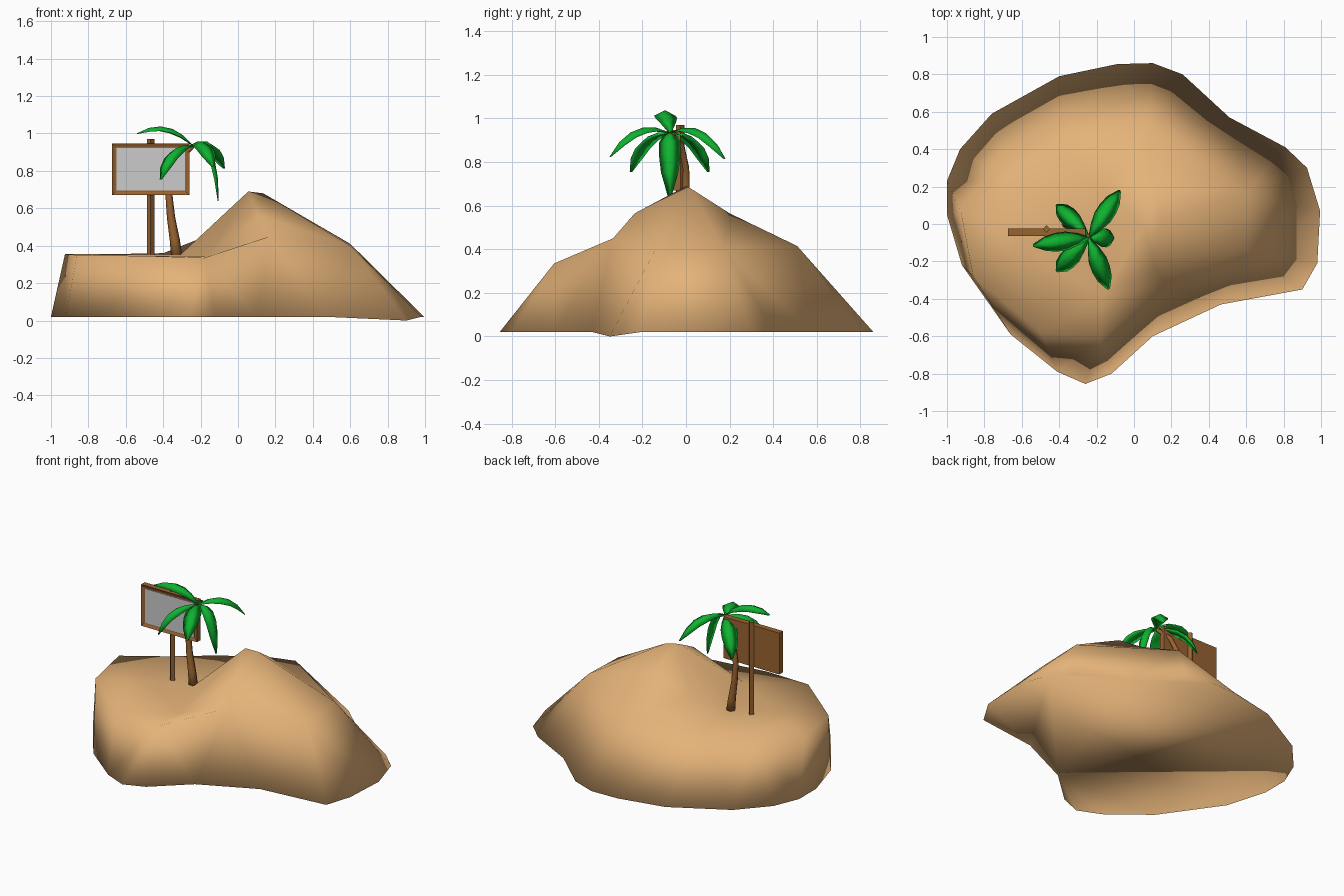
import bpy, bmesh, math
from mathutils import Vector
from mathutils.geometry import delaunay_2d_cdt

if "Cube" in bpy.data.objects:
    bpy.data.objects.remove(bpy.data.objects["Cube"])


def material(name, rgb):
    m = bpy.data.materials.new(name)
    m.diffuse_color = (*rgb, 1)
    m.use_nodes = True
    m.node_tree.nodes["Principled BSDF"].inputs["Base Color"].default_value = m.diffuse_color
    return m


SAND = material("sand", (0.78, 0.45, 0.19))
BROWN = material("wood", (0.32, 0.125, 0.03))
GREEN = material("leaf", (0.005, 0.45, 0.03))


def make(name, verts, faces, mat=None, smooth=False):
    me = bpy.data.meshes.new(name)
    me.from_pydata([tuple(v) for v in verts], [], faces)
    bm = bmesh.new()
    bm.from_mesh(me)
    bmesh.ops.recalc_face_normals(bm, faces=bm.faces)
    bm.to_mesh(me)
    bm.free()
    if mat:
        me.materials.append(mat)
    for p in me.polygons:
        p.use_smooth = smooth
    ob = bpy.data.objects.new(name, me)
    bpy.context.collection.objects.link(ob)
    return ob


def loft(name, rings, mat, smooth):
    n = len(rings[0])
    verts = [v for r in rings for v in r]
    faces = [(i * n + j, i * n + (j + 1) % n, (i + 1) * n + (j + 1) % n, (i + 1) * n + j)
             for i in range(len(rings) - 1) for j in range(n)]
    faces += [tuple(range(n)), tuple(range(len(verts) - n, len(verts)))]
    return make(name, verts, faces, mat, smooth)


def box(name, lo, hi):
    bpy.ops.mesh.primitive_cube_add(size=1, location=[(a + b) / 2 for a, b in zip(lo, hi)])
    ob = bpy.context.object
    ob.name = name
    ob.scale = [b - a for a, b in zip(lo, hi)]
    bpy.ops.object.transform_apply(location=False, rotation=False, scale=True)
    return ob


# Island: shoreline, a rim loop on the slopes and inner height points, triangulated
shore = [(-1, .05), (-.92, -.22), (-.66, -.59), (-.41, -.79), (-.26, -.855), (-.12, -.80),
         (.10, -.60), (.465, -.43), (.90, -.35), (.98, -.21), (.995, .07), (.925, .30),
         (.81, .41), (.51, .57), (.26, .80), (.10, .86), (-.09, .855), (-.40, .79),
         (-.76, .59), (-.93, .40), (-1, .23)]
rim = [(-.925, .06, .355), (-.86, -.28, .35), (-.50, -.58, .345), (-.18, -.605, .335),
       (.17, -.335, .45), (.60, -.14, .40), (.60, .17, .41), (.07, .51, .415),
       (-.40, .42, .36), (-.68, .22, .355)]
inner = [(-.165, -.38, .345), (-.31, -.04, .35), (-.60, -.12, .35), (-.16, .18, .455),
         (.055, 0, .69), (.135, .02, .68), (.11, -.235, .565), (.10, .20, .565)]
n, m = len(shore), len(rim)
pts = [Vector(p[:2]) for p in shore + rim + inner]
zs = [0.0 if p == (.90, -.35) else 0.02 for p in shore] + [p[2] for p in rim + inner]
edges = [(n + i, n + (i + 1) % m) for i in range(m)]
co, _, tris, orig, _, _ = delaunay_2d_cdt(pts, edges, [list(range(n))], 1, 1e-5)
verts = [(c.x, c.y, zs[o[0]] if o else .02) for c, o in zip(co, orig)]
index = {o[0]: i for i, o in enumerate(orig) if o}
bottom = tuple(index[i] for i in reversed(range(n)))
make("island", verts, [tuple(t) for t in tris] + [bottom], SAND, True)

# Sign: square post turned to a diamond, framed board, grey panel
bpy.ops.mesh.primitive_cylinder_add(vertices=4, radius=.02, depth=.64, location=(-.467, -.027, .65))
post = bpy.context.object
post.name = "sign_post"
post.data.materials.append(BROWN)

frame = box("sign_frame", (-.674, -.063, .67), (-.26, -.025, .947))
frame.data.materials.append(BROWN)
bm = bmesh.new()
bm.from_mesh(frame.data)
front = [f for f in bm.faces if f.normal.y < -.9]
bmesh.ops.inset_region(bm, faces=front, thickness=.024, depth=0)
bmesh.ops.translate(bm, verts=front[0].verts[:], vec=(0, .008, 0))
bm.to_mesh(frame.data)
bm.free()
box("sign_panel", (-.650, -.058, .694), (-.284, -.053, .923))

# Palm trunk: tapered curved six-sided tube
path = [(-.325, -.005, .32, .031), (-.338, -.004, .43, .027), (-.358, -.002, .55, .022),
        (-.369, 0, .67, .019), (-.355, 0, .77, .017), (-.305, -.02, .87, .015),
        (-.24, -.07, .935, .012)]
rings = []
for i, p in enumerate(path):
    a, b = Vector(path[max(i - 1, 0)][:3]), Vector(path[min(i + 1, len(path) - 1)][:3])
    d = (b - a).normalized()
    u = Vector((0, 1, 0)).cross(d).normalized()
    v = d.cross(u)
    rings.append([Vector(p[:3]) + p[3] * (math.cos(k * math.pi / 3) * u + math.sin(k * math.pi / 3) * v)
                  for k in range(6)])
loft("palm_trunk", rings, BROWN, True)

# Palm fronds: folded leaves following an arc (tip x, y, z, control height, control reach)
fronds = [(-.075, .18, .815, 1.01, .6), (-.105, -.075, .64, .96, 1.0),
          (-.135, -.35, .825, 1.01, .6), (-.415, -.255, .755, .95, .8),
          (-.54, -.115, 1.0, 1.09, .45), (-.415, .105, .755, .95, .8)]
crown = Vector((-.24, -.073, .935))
widths = [.006, .034, .050, .050, .040, .008]
for k, (x, y, z, cz, reach) in enumerate(fronds):
    tip = Vector((x, y, z))
    ctrl = crown.lerp(tip, reach)
    ctrl.z = cz
    side = Vector((-(y - crown.y), x - crown.x, 0)).normalized()
    rings = []
    for i, w in enumerate(widths):
        t = i / (len(widths) - 1)
        p = crown.lerp(ctrl, t).lerp(ctrl.lerp(tip, t), t)
        d = (ctrl - crown).lerp(tip - ctrl, t).normalized()
        up = d.cross(side)
        if up.z < 0:
            up = -up
        rings.append([p + side * w - up * w * .4, p + up * w * .1,
                      p - side * w - up * w * .4, p - up * w * .4])
    loft(f"palm_frond_{k + 1}", rings, GREEN, True)
